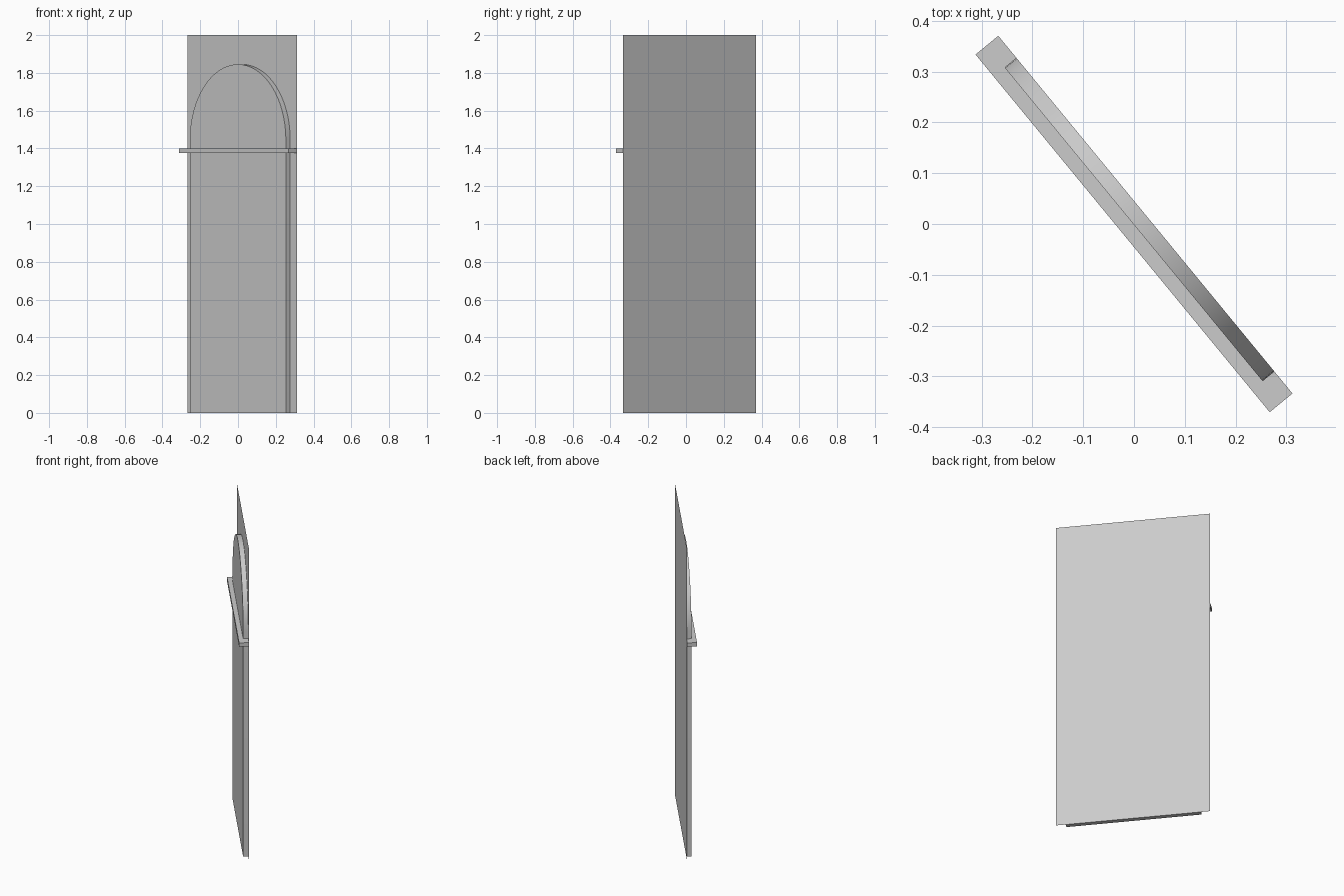
import bpy
import bmesh
import math
from mathutils import Matrix

cube = bpy.data.objects.get("Cube")
if cube:
    bpy.data.objects.remove(cube, do_unlink=True)

TURN = Matrix.Rotation(math.radians(-50.56), 4, "Z")  # whole model is turned about z
HALF_WIDTH = 0.456
BACK, DOOR_FRONT, LEDGE_FRONT = 0.029, -0.001, -0.029
ARCH_RADIUS, SPRING = 0.40, 1.445
LEDGE_BOTTOM, LEDGE_TOP = 1.375, 1.40

grey = bpy.data.materials.new("plain_grey")
grey.use_nodes = True
grey.diffuse_color = (0.6, 0.6, 0.6, 1)
grey.node_tree.nodes["Principled BSDF"].inputs["Base Color"].default_value = (0.6, 0.6, 0.6, 1)


def add_part(name, outline, back, front=None):
    """Upright outline of (x, z) points, extruded forward from back to front."""
    bm = bmesh.new()
    face = bm.faces.new([bm.verts.new((x, back, z)) for x, z in outline])
    if front is not None:
        new = bmesh.ops.extrude_face_region(bm, geom=[face], use_keep_orig=True)
        moved = [v for v in new["geom"] if isinstance(v, bmesh.types.BMVert)]
        bmesh.ops.translate(bm, verts=moved, vec=(0, front - back, 0))
        bmesh.ops.recalc_face_normals(bm, faces=bm.faces)
        # the rear face lies hidden against the panel
        rear = [f for f in bm.faces if all(abs(v.co.y - back) < 1e-5 for v in f.verts)]
        bmesh.ops.delete(bm, geom=rear, context="FACES_ONLY")
    mesh = bpy.data.meshes.new(name)
    bm.to_mesh(mesh)
    bm.free()
    mesh.transform(TURN)
    mesh.materials.append(grey)
    obj = bpy.data.objects.new(name, mesh)
    bpy.context.collection.objects.link(obj)
    return obj


def rectangle(half, bottom, top):
    return [(-half, bottom), (half, bottom), (half, top), (-half, top)]


# Flat wall panel
add_part("back_panel", rectangle(HALF_WIDTH, 0, 2), BACK)

# Round-topped slab
steps = 32
arc = [(ARCH_RADIUS * math.cos(math.pi * i / steps),
        SPRING + ARCH_RADIUS * math.sin(math.pi * i / steps)) for i in range(steps + 1)]
slab = add_part("arched_slab", [(-ARCH_RADIUS, 0), (ARCH_RADIUS, 0)] + arc, BACK, DOOR_FRONT)

# Ledge across the full width
add_part("ledge", rectangle(HALF_WIDTH, LEDGE_BOTTOM, LEDGE_TOP), BACK, LEDGE_FRONT)

# Smooth arch with sharp rims
bpy.ops.object.select_all(action="DESELECT")
slab.select_set(True)
bpy.context.view_layer.objects.active = slab
bpy.ops.object.shade_smooth_by_angle(angle=math.radians(30))
